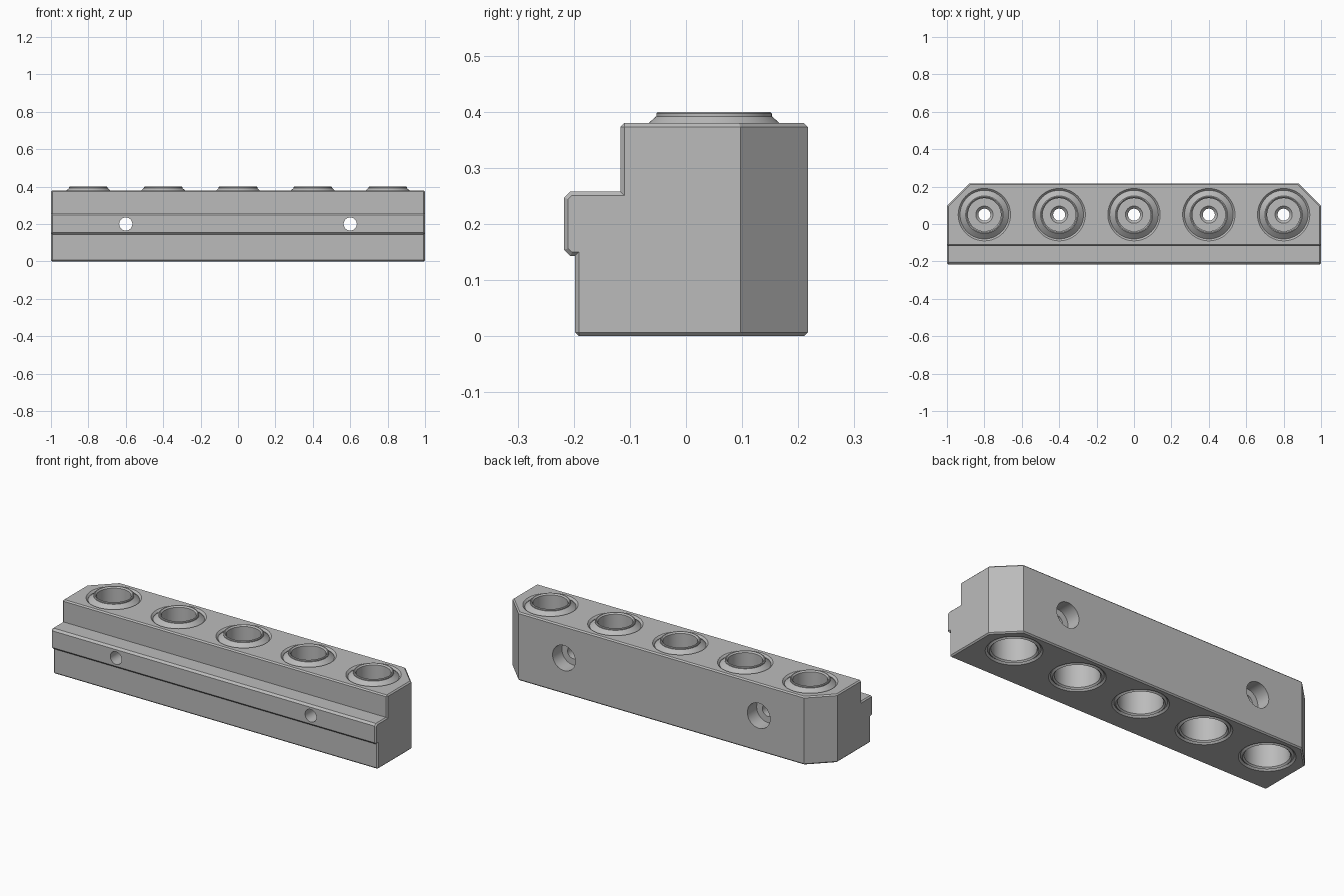
import bpy, bmesh, math
from mathutils import Matrix, Vector

if "Cube" in bpy.data.objects:
    bpy.data.objects.remove(bpy.data.objects["Cube"], do_unlink=True)

grey = bpy.data.materials.new("machined grey")
grey.use_nodes = True
grey.diffuse_color = (0.5, 0.5, 0.5, 1)
grey.node_tree.nodes["Principled BSDF"].inputs["Base Color"].default_value = (0.5, 0.5, 0.5, 1)

WELL_Y = 0.05
WELLS = [0.4 * i for i in range(-2, 3)]
SEGMENTS = 64


def make_object(name, bm):
    bmesh.ops.recalc_face_normals(bm, faces=bm.faces)
    mesh = bpy.data.meshes.new(name)
    bm.to_mesh(mesh)
    bm.free()
    mesh.materials.append(grey)
    obj = bpy.data.objects.new(name, mesh)
    bpy.context.collection.objects.link(obj)
    return obj


def lathe(bm, profile, matrix, closed=False):
    """Revolve (radius, height) points about z, capping open ends."""
    rings = []
    for r, z in profile:
        rings.append([bm.verts.new(matrix @ Vector((r * math.cos(a), r * math.sin(a), z)))
                      for a in (2 * math.pi * i / SEGMENTS for i in range(SEGMENTS))])
    pairs = list(zip(rings, rings[1:]))
    if closed:
        pairs.append((rings[-1], rings[0]))
    else:
        bm.faces.new(rings[0])
        bm.faces.new(rings[-1])
    for low, high in pairs:
        for i in range(SEGMENTS):
            j = (i + 1) % SEGMENTS
            bm.faces.new((low[i], low[j], high[j], high[i]))


def smooth(obj):
    bpy.ops.object.select_all(action="DESELECT")
    obj.select_set(True)
    bpy.context.view_layer.objects.active = obj
    bpy.ops.object.shade_smooth_by_angle(angle=math.radians(25))


# Stepped block with a chamfered tongue along the front
section = [(-0.198, 0), (-0.198, 0.143), (-0.206, 0.143), (-0.217, 0.154),
           (-0.217, 0.247), (-0.206, 0.258), (-0.117, 0.258), (-0.117, 0.38),
           (0.217, 0.38), (0.217, 0)]
bm = bmesh.new()
end = bm.faces.new([bm.verts.new((-1, y, z)) for y, z in section])
ext = bmesh.ops.extrude_face_region(bm, geom=[end])
bmesh.ops.translate(bm, vec=(2, 0, 0), verts=[v for v in ext["geom"] if isinstance(v, bmesh.types.BMVert)])
bmesh.ops.recalc_face_normals(bm, faces=bm.faces)

# Cut back corners
for side in (-1, 1):
    cut = bmesh.ops.bisect_plane(bm, geom=bm.verts[:] + bm.edges[:] + bm.faces[:],
                                 plane_co=(side, 0.097, 0), plane_no=(side, 1, 0), clear_outer=True)
    bmesh.ops.contextual_create(bm, geom=[g for g in cut["geom_cut"] if isinstance(g, bmesh.types.BMEdge)])
bmesh.ops.recalc_face_normals(bm, faces=bm.faces)

# Small chamfer on square outer edges
sharp = [e for e in bm.edges if len(e.link_faces) == 2 and e.is_convex and e.calc_face_angle() > 1.0]
bmesh.ops.bevel(bm, geom=sharp, offset=0.007, segments=1, profile=0.5, affect="EDGES")
block = make_object("block", bm)

# Well bores and counterbored screw holes
bm = bmesh.new()
for x in WELLS:
    lathe(bm, [(0.15, -0.01), (0.13, 0.01), (0.13, 0.37), (0.15, 0.39)],
          Matrix.Translation((x, WELL_Y, 0)))
for x in (-0.6, 0.6):
    lathe(bm, [(0.035, -0.3), (0.035, 0.135), (0.07, 0.135), (0.07, 0.3)],
          Matrix.Translation((x, 0, 0.2)) @ Matrix.Rotation(-math.pi / 2, 4, "X"))
cutter = make_object("hole_cutter", bm)
cutter.hide_render = True
cut = block.modifiers.new("holes", "BOOLEAN")
cut.operation = "DIFFERENCE"
cut.solver = "EXACT"
cut.object = cutter
bpy.context.view_layer.objects.active = block
bpy.ops.object.modifier_apply(modifier=cut.name)
bpy.data.objects.remove(cutter, do_unlink=True)
smooth(block)

# Bushings: raised rim, wide bore above and below a drilled web
bushing = [(0.13, 0.008), (0.13, 0.368), (0.103, 0.392), (0.103, 0.397), (0.1, 0.4),
           (0.095, 0.4), (0.088, 0.393), (0.088, 0.23), (0.046, 0.23), (0.032, 0.216),
           (0.032, 0.19), (0.112, 0.19), (0.112, 0.008), (0.12, 0)]
for i, x in enumerate(WELLS):
    bm = bmesh.new()
    lathe(bm, bushing, Matrix.Translation((x, WELL_Y, 0)), closed=True)
    smooth(make_object(f"bushing_{i + 1}", bm))
